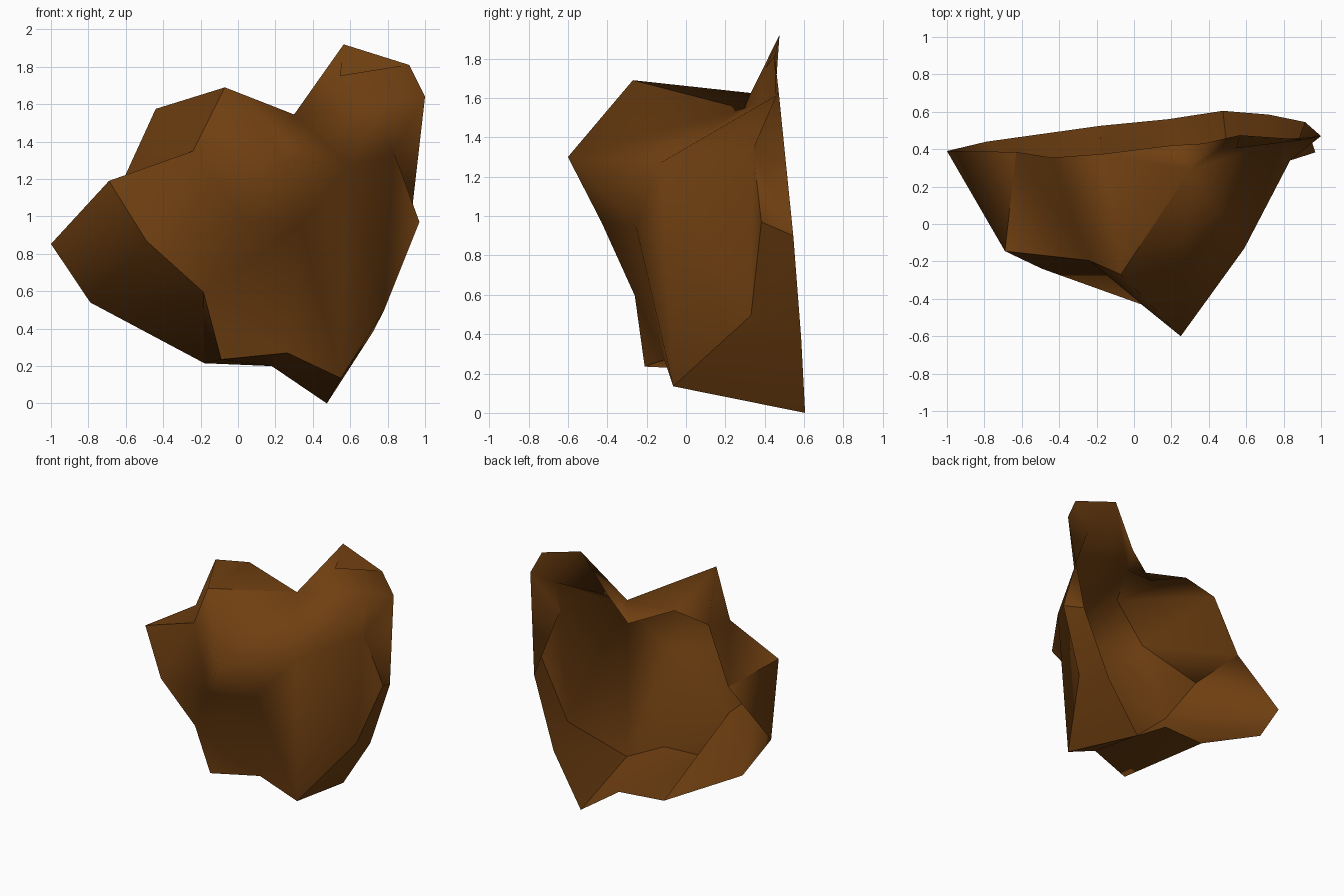
import bpy, bmesh
from mathutils import Vector
from mathutils.geometry import delaunay_2d_cdt

if "Cube" in bpy.data.objects:
    bpy.data.objects.remove(bpy.data.objects["Cube"])

# Crease loop: where the front sheet folds back into the side walls
crease = [(-.07, -.27, 1.69), (-.24, -.195, 1.35), (-.69, -.145, 1.19), (-.49, -.24, .87),
          (-.185, -.26, .595), (-.09, -.21, .235), (.265, -.11, .27), (.55, -.065, .135),
          (.78, .33, .495), (.97, .383, .97), (.835, .34, 1.34), (.80, .453, 1.61),
          (.30, .29, 1.545)]
# Rim loop: open edge at the back of the shell
rim = [(-.165, .375, 1.62), (-.44, .355, 1.575), (-.63, .385, 1.16), (-1, .39, .853),
       (-.79, .44, .54), (-.18, .525, .215), (.18, .56, .20), (.475, .605, 0),
       (.72, .585, .38), (.915, .545, .90), (1, .47, 1.64), (.915, .45, 1.81),
       (.565, .475, 1.92), (.37, .43, 1.62), (.20, .42, 1.44)]
# Bulges inside the front sheet
bulges = [(.25, -.60, 1.30), (.04, -.43, .97), (.33, -.255, .95), (.59, -.13, 1.27)]

bm = bmesh.new()
cv, rv, bv = ([bm.verts.new(p) for p in pts] for pts in (crease, rim, bulges))

# Side walls: zip the two loops, stepping along the rim (r) or the crease (c)
i = j = 0
for step in "rcrcrcrcrcrcrcrcrccrcrrcrrrc":
    c, r = cv[i % len(cv)], rv[j % len(rv)]
    if step == "r":
        j += 1
        n = rv[j % len(rv)]
    else:
        i += 1
        n = cv[i % len(cv)]
    bm.faces.new((c, r, n))

# Front sheet: fill the crease loop, keeping the ridges between the bulges
sheet = cv + bv
n = len(cv)
edges = [(k, (k + 1) % n) for k in range(n)]
edges += [(n, n + 1), (n + 1, 4), (n + 1, 3), (n, n + 2), (n + 2, 6), (n, n + 3), (n + 3, 11),
          (n, 1), (n + 3, 7), (n + 3, 8), (n + 3, 10), (n + 2, 7), (8, 10)]
flat = [Vector((v.co.x, v.co.z)) for v in sheet]
_, _, tris, origin, _, _ = delaunay_2d_cdt(flat, edges, [], 1, 1e-5)
for t in tris:
    bm.faces.new([sheet[origin[k][0]] for k in t])

# Small lip folded over at the tip
lip = bm.verts.new((.545, .405, 1.75))
bm.faces.new((rv[12], rv[11], lip))

# Make all faces point outward, the sheet towards the front
bmesh.ops.recalc_face_normals(bm, faces=bm.faces)
if sum(f.normal.y * f.calc_area() for f in bv[0].link_faces) > 0:
    bmesh.ops.reverse_faces(bm, faces=bm.faces)

# Smooth faces, hard along the crease and the seams between the walls
for f in bm.faces:
    f.smooth = True
hard = [(cv[k], cv[(k + 1) % n]) for k in range(n) if k != 11]
hard += [(cv[2], rv[2]), (cv[4], rv[5]), (cv[7], rv[7]), (cv[9], rv[9]), (rv[11], rv[12])]
for pair in hard:
    edge = bm.edges.get(pair)
    if edge:
        edge.smooth = False

mesh = bpy.data.meshes.new("broken_shell")
bm.to_mesh(mesh)
bm.free()
shell = bpy.data.objects.new("broken_shell", mesh)
bpy.context.collection.objects.link(shell)

brown = bpy.data.materials.new("dark brown")
brown.diffuse_color = (.16, .05, .0055, 1)
brown.use_nodes = True
brown.node_tree.nodes["Principled BSDF"].inputs["Base Color"].default_value = brown.diffuse_color
mesh.materials.append(brown)
